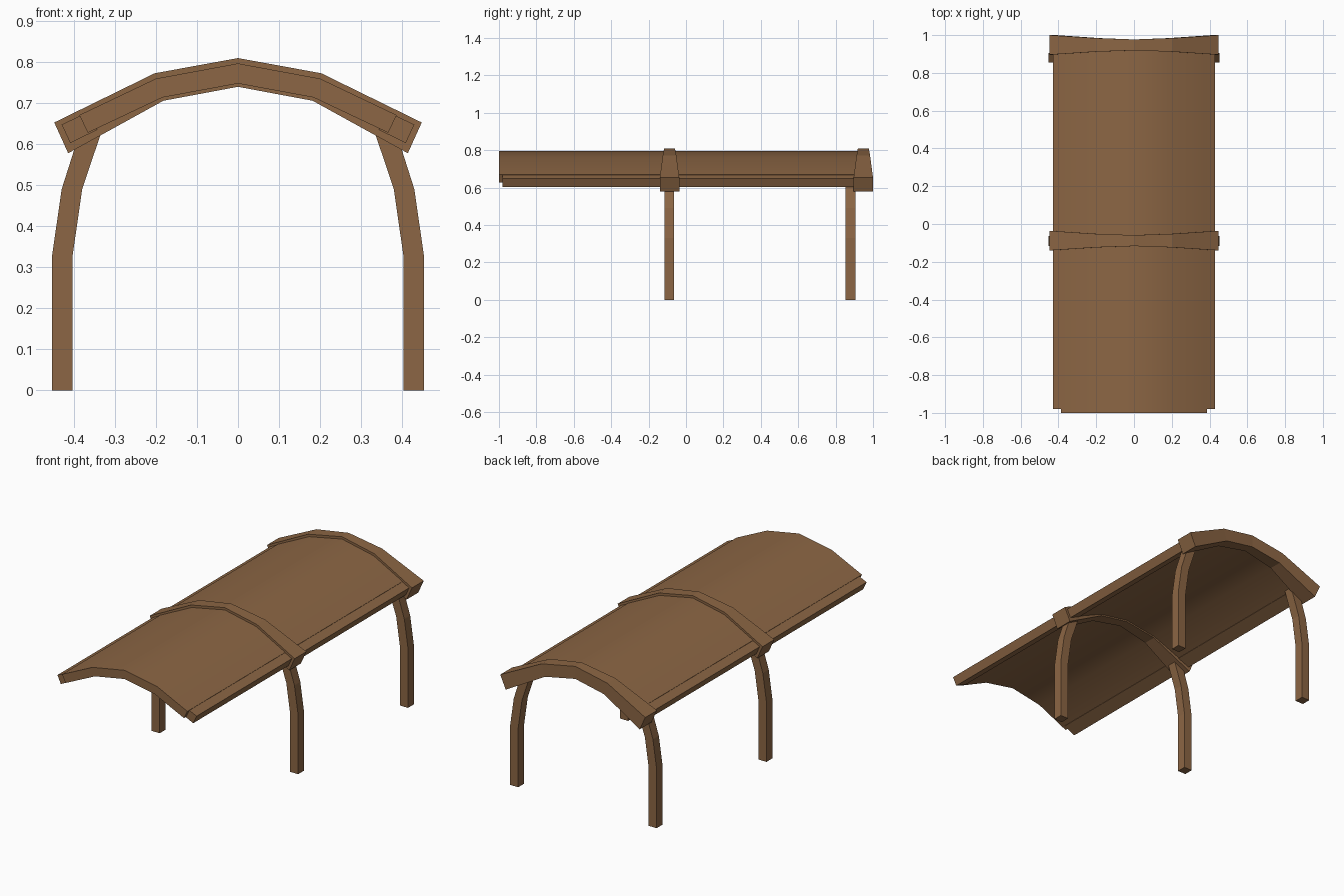
import bpy, bmesh

if "Cube" in bpy.data.objects:
    bpy.data.objects.remove(bpy.data.objects["Cube"])

wood = bpy.data.materials.new("brown wood")
wood.diffuse_color = (0.262, 0.133, 0.058, 1)
wood.use_nodes = True
wood.node_tree.nodes["Principled BSDF"].inputs["Base Color"].default_value = wood.diffuse_color


def strip(name, outer, inner, y_ranges, smooth=False):
    """Solid strip between two paths in the xz plane; y_ranges gives (y0, y1) per path point."""
    bm = bmesh.new()
    rings = []
    for (ox, oz), (ix, iz), (y0, y1) in zip(outer, inner, y_ranges):
        rings.append([bm.verts.new(p) for p in
                      ((ox, y0, oz), (ox, y1, oz), (ix, y1, iz), (ix, y0, iz))])
    for a, b in zip(rings, rings[1:]):
        for i in range(4):
            j = (i + 1) % 4
            bm.faces.new((a[i], a[j], b[j], b[i]))
    bm.faces.new(rings[0][::-1])
    bm.faces.new(rings[-1])
    bmesh.ops.recalc_face_normals(bm, faces=bm.faces[:])
    me = bpy.data.meshes.new(name)
    bm.to_mesh(me)
    bm.free()
    me.materials.append(wood)
    ob = bpy.data.objects.new(name, me)
    bpy.context.collection.objects.link(ob)
    if smooth:
        bpy.ops.object.select_all(action='DESELECT')
        ob.select_set(True)
        bpy.context.view_layer.objects.active = ob
        bpy.ops.object.shade_smooth_by_angle(angle=0.7)
    return ob


def full(half):
    """Mirror a half path (starting at x = 0) into a full arch."""
    return [(-x, z) for x, z in half[:0:-1]] + half


# Curved roof shell
roof_out = full([(0, 0.797), (0.2, 0.76), (0.387, 0.671)])
roof_in = full([(0, 0.748), (0.184, 0.714), (0.366, 0.628)])
strip("roof", roof_out, roof_in, [(-1.0, 0.94)] * 5, smooth=True)

# Arched beams, wider towards their ends
beam_out = full([(0, 0.81), (0.203, 0.773), (0.448, 0.653)])
beam_in = full([(0, 0.74), (0.182, 0.706), (0.414, 0.578)])
for label, yc in (("middle", -0.088), ("back", 0.948)):
    widths = [0.052, 0.036, 0.029, 0.036, 0.052]
    strip(label + "_beam", beam_out, beam_in, [(yc - w, yc + w) for w in widths])

# Edge boards and legs on both sides
leg_out = [(0.453, 0), (0.453, 0.33), (0.43, 0.49), (0.383, 0.638)]
leg_in = [(0.403, 0), (0.403, 0.33), (0.38, 0.49), (0.328, 0.645)]
for side, s in (("left", -1), ("right", 1)):
    def flip(path):
        return [(s * x, z) for x, z in path]
    strip(side + "_edge_board", flip([(0.364, 0.679), (0.43, 0.648)]),
          flip([(0.343, 0.635), (0.409, 0.603)]), [(-0.98, 0.94)] * 2)
    for label, yc in (("middle", -0.09), ("back", 0.88)):
        strip(f"{label}_{side}_leg", flip(leg_out), flip(leg_in),
              [(yc - 0.026, yc + 0.026)] * 4)
